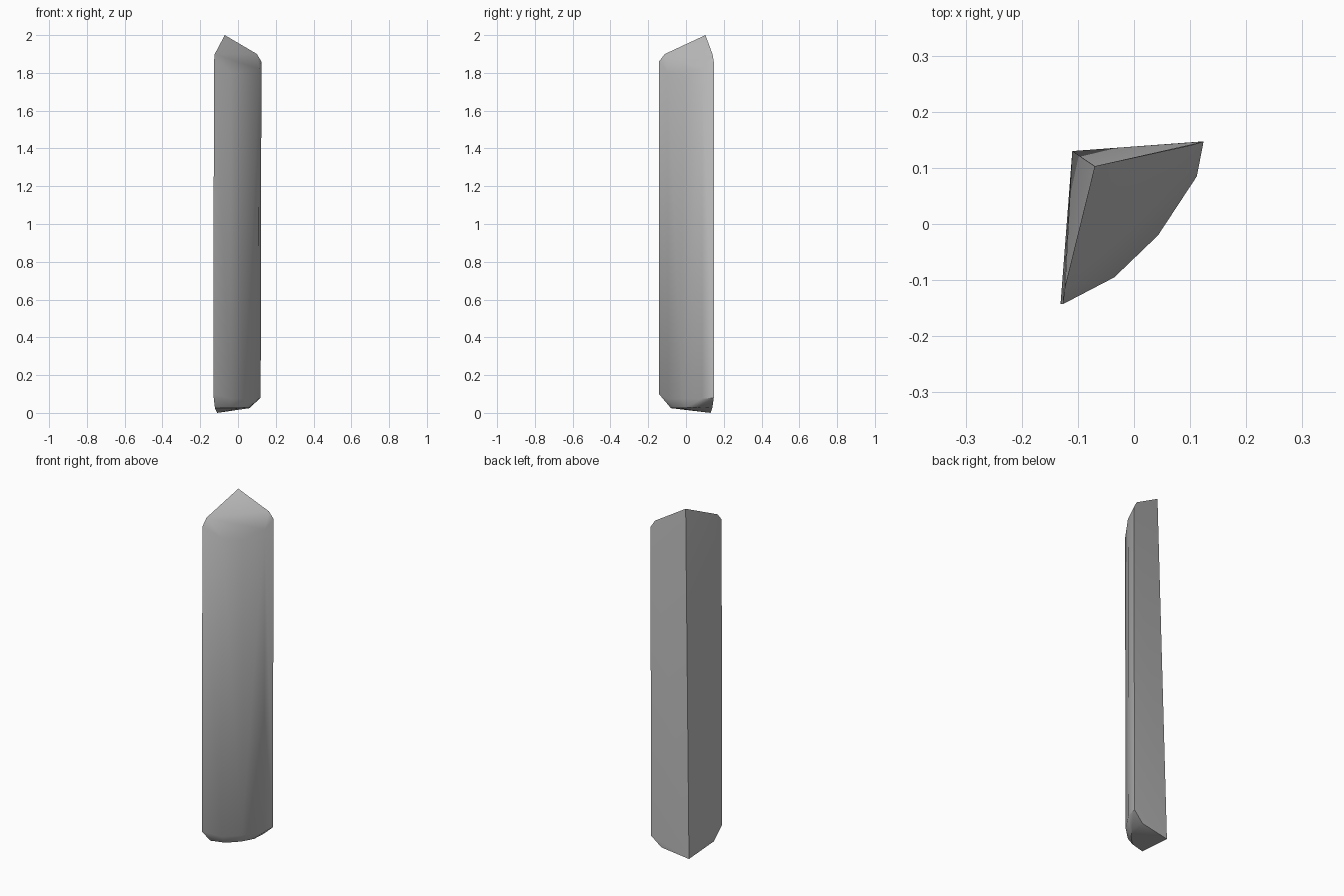
import bpy
import bmesh
import math

cube = bpy.data.objects.get("Cube")
if cube:
    bpy.data.objects.remove(cube, do_unlink=True)

# Material
grey = bpy.data.materials.new("stone grey")
grey.use_nodes = True
colour = (0.5, 0.5, 0.5, 1)
grey.diffuse_color = colour
grey.node_tree.nodes["Principled BSDF"].inputs["Base Color"].default_value = colour

# Curved outer side of the shard: plan position, lower and upper end heights
outer_side = [
    (-0.127, -0.143, 0.10, 1.86),
    (-0.035, -0.095, 0.075, 1.80),
    (0.043, -0.020, 0.075, 1.78),
    (0.112, 0.085, 0.075, 1.82),
    (0.124, 0.147, 0.08, 1.86),
]
points = []
for x, y, low, high in outer_side:
    points += [(x - 0.004, y, low), (x, y, high)]

# Straight inner ridge, leaning from the foot to the tip
points += [(-0.11, 0.13, 0.0), (-0.07, 0.103, 2.0)]

# Chamfered corners at the tip
points += [(-0.123, -0.112, 1.9), (0.10, 0.140, 1.9)]

# Chamfered rim around the sloping foot
points += [(-0.122, -0.08, 0.025), (-0.04, -0.06, 0.027),
           (0.02, 0.0, 0.027), (0.06, 0.06, 0.03), (0.06, 0.139, 0.025)]

# The shard is one convex skin over its corners
bm = bmesh.new()
for p in points:
    bm.verts.new(p)
bmesh.ops.convex_hull(bm, input=bm.verts)
bmesh.ops.dissolve_limit(bm, angle_limit=math.radians(0.5),
                         verts=bm.verts, edges=bm.edges)
bmesh.ops.recalc_face_normals(bm, faces=bm.faces)
mesh = bpy.data.meshes.new("shard")
bm.to_mesh(mesh)
bm.free()
mesh.materials.append(grey)

shard = bpy.data.objects.new("shard", mesh)
bpy.context.collection.objects.link(shard)
bpy.ops.object.select_all(action="DESELECT")
shard.select_set(True)
bpy.context.view_layer.objects.active = shard
bpy.ops.object.shade_smooth_by_angle(angle=math.radians(40))
